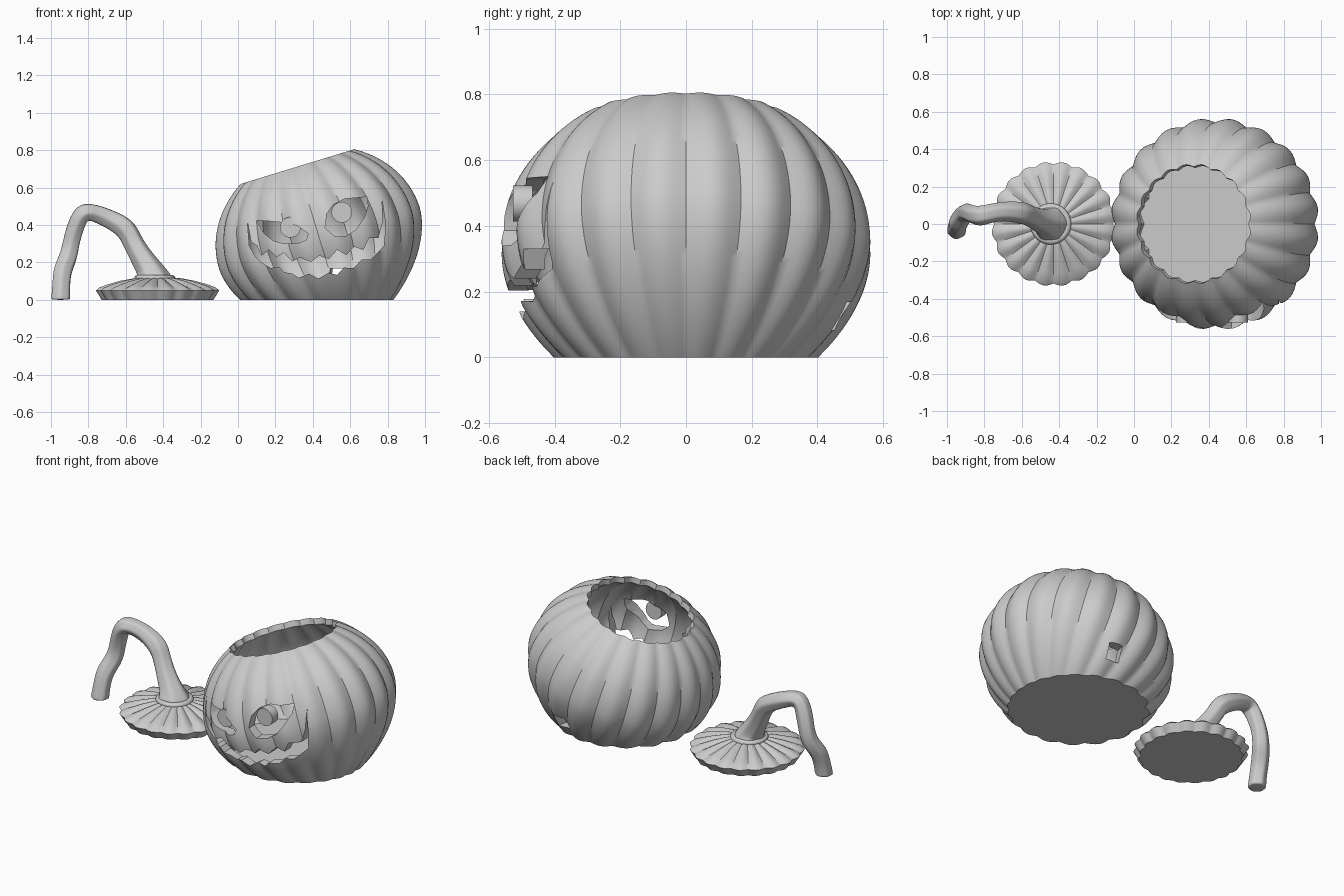
import bpy, bmesh, math
from mathutils import Vector, Matrix

if "Cube" in bpy.data.objects:
    bpy.data.objects.remove(bpy.data.objects["Cube"])

grey = bpy.data.materials.new("plain grey")
grey.use_nodes = True
grey.diffuse_color = (0.6, 0.6, 0.6, 1)
grey.node_tree.nodes["Principled BSDF"].inputs["Base Color"].default_value = (0.6, 0.6, 0.6, 1)

RIBS = 20
SEGS = RIBS * 8
CENTRE = Vector((0.435, 0, 0.33))
TILT = Matrix.Translation(CENTRE) @ Matrix.Rotation(math.radians(-17), 4, 'Y')


def finish(bm, name):
    bmesh.ops.recalc_face_normals(bm, faces=bm.faces[:])
    mesh = bpy.data.meshes.new(name)
    bm.to_mesh(mesh)
    bm.free()
    mesh.materials.append(grey)
    ob = bpy.data.objects.new(name, mesh)
    bpy.context.collection.objects.link(ob)
    return ob


def activate(ob):
    bpy.ops.object.select_all(action='DESELECT')
    ob.select_set(True)
    bpy.context.view_layer.objects.active = ob


def smooth(ob, angle=35):
    activate(ob)
    bpy.ops.object.shade_smooth_by_angle(angle=math.radians(angle))


def loft(bm, rings):
    """Skin a list of point rings; return the vertex rings and the faces."""
    rows = [[bm.verts.new(p) for p in ring] for ring in rings]
    faces = []
    for a, b in zip(rows, rows[1:]):
        n = len(a)
        for i in range(n):
            j = (i + 1) % n
            faces.append(bm.faces.new((a[i], a[j], b[j], b[i])))
    return rows, faces


def rib(t):
    """0 in a groove, 1 on a crest."""
    return abs(math.sin(t * RIBS / 2)) ** 1.2


def ribbed_ring(r, z, depth=0.045, sag=0):
    ring = []
    for i in range(SEGS):
        t = math.tau * i / SEGS
        low = 1 - rib(t)
        q = r * (1 - depth * low)
        ring.append(Vector((q * math.cos(t), q * math.sin(t), z - sag * low)))
    return ring


def radius(h):
    if h > 0:
        return 0.567 * math.sqrt(1 - (h / 0.485) ** 2)
    return 0.567 * (1 - (-h / 0.56) ** 1.8) ** 0.7


def shell(bm, top, thickness, floor, steps=44):
    """Ribbed tilted wall, cut flat and closed at the floor height."""
    rings = []
    for k in range(steps + 1):
        h = -0.53 + (top + 0.53) * k / steps
        r = max(radius(h) - thickness, 0.01)
        rings.append([TILT @ p for p in ribbed_ring(r, h)])
    rows, faces = loft(bm, rings)
    geom = set(faces)
    for f in faces:
        geom.update(f.verts)
        geom.update(f.edges)
    cut = bmesh.ops.bisect_plane(bm, geom=list(geom), plane_co=(0, 0, floor),
                                 plane_no=(0, 0, -1), clear_outer=True)
    edges = [e for e in cut["geom_cut"] if isinstance(e, bmesh.types.BMEdge)]
    bmesh.ops.edgeloop_fill(bm, edges=edges)
    return rows[-1]


# Hollow pumpkin body with a sloping rim
bm = bmesh.new()
outer = shell(bm, 0.40, 0, 0)
inner = shell(bm, 0.365, 0.06, 0.05)
for i in range(SEGS):
    j = (i + 1) % SEGS
    bm.faces.new((outer[i], outer[j], inner[j], inner[i]))
body = finish(bm, "pumpkin_body")

# Carved openings: eyes and jagged mouth, as (x, z) outlines
left_eye = [(.10, .425), (.17, .42), (.25, .412), (.32, .395), (.375, .355),
            (.365, .32), (.32, .302), (.25, .30), (.19, .315), (.14, .355)]
right_eye = [(.465, .385), (.475, .46), (.51, .51), (.57, .54), (.69, .55),
             (.695, .50), (.675, .44), (.63, .375), (.58, .342), (.52, .338)]
upper_lip = [(.05, .42), (.07, .31), (.10, .29), (.125, .235), (.165, .268),
             (.205, .228), (.245, .252), (.29, .205), (.33, .226), (.39, .203),
             (.435, .236), (.485, .218), (.53, .268), (.58, .24), (.62, .284),
             (.67, .267), (.70, .33), (.75, .33), (.775, .42), (.77, .535)]
lower_lip = [(.79, .40), (.78, .29), (.755, .26), (.71, .215), (.66, .215),
             (.62, .17), (.565, .172), (.53, .133), (.485, .145), (.43, .113),
             (.38, .14), (.325, .118), (.29, .14), (.245, .148), (.22, .177),
             (.175, .17), (.125, .20), (.09, .235), (.06, .29)]
bm = bmesh.new()
for outline in (left_eye, right_eye, upper_lip + lower_lip):
    rows, _ = loft(bm, [[(x, y, z) for x, z in outline] for y in (-0.8, -0.22)])
    for row in rows:
        bm.faces.new(row)
# Small square hole low on the back
turn = math.radians(77)
place = (Matrix.Translation((CENTRE.x + 0.48 * math.cos(turn), 0.48 * math.sin(turn), 0.125))
         @ Matrix.Rotation(turn, 4, 'Z') @ Matrix.Diagonal((0.24, 0.085, 0.085, 1)))
bmesh.ops.create_cube(bm, size=1, matrix=place)
cutter = finish(bm, "carving_cutter")
cutter.hide_render = True

carve = body.modifiers.new("carve", 'BOOLEAN')
carve.operation = 'DIFFERENCE'
carve.solver = 'EXACT'
carve.object = cutter
activate(body)
bpy.ops.object.modifier_apply(modifier="carve")
bpy.data.objects.remove(cutter)
smooth(body)

# Round pupils hanging from the eye edges
for side, x, z in (("right", .28, .388), ("left", .555, .468)):
    bm = bmesh.new()
    place = Matrix.Translation((x, -0.497, z)) @ Matrix.Rotation(math.pi / 2, 4, 'X')
    bmesh.ops.create_cone(bm, cap_ends=True, segments=32, radius1=.055, radius2=.055,
                          depth=0.06, matrix=place)
    smooth(finish(bm, side + "_pupil"))

# Lid: bevelled edge, shallow ribbed dome
bm = bmesh.new()
profile = [(.302, 0, 0), (.333, .05, 0), (.315, .066, .006), (.27, .083, .012),
           (.2, .102, .012), (.13, .115, .008), (.06, .12, 0)]
rows, _ = loft(bm, [ribbed_ring(r, z, 0.045, sag) for r, z, sag in profile])
bm.faces.new(rows[0])
bm.faces.new(rows[-1])
lid = finish(bm, "lid")
lid.location.x = -0.43
smooth(lid)

# Collar round the foot of the stem
bm = bmesh.new()
rings = []
for k in range(32):
    t = math.tau * k / 32
    out = Vector((math.cos(t), math.sin(t), 0))
    rings.append([out * (.09 + .02 * math.cos(a)) + Vector((0, 0, .117 + .016 * math.sin(a)))
                  for a in (math.tau * m / 10 for m in range(10))])
loft(bm, rings + [rings[0]])
bmesh.ops.remove_doubles(bm, verts=bm.verts[:], dist=1e-5)
collar = finish(bm, "stem_collar")
collar.location.x = -0.445
smooth(collar, 60)

# Crooked fluted stem: x, y, z, radius
path = [(-.445, 0, .105, .105), (-.45, .0, .135, .095), (-.478, .01, .17, .072),
        (-.53, .03, .25, .06), (-.57, .05, .325, .056), (-.60, .06, .385, .062),
        (-.68, .07, .43, .054), (-.76, .06, .463, .051), (-.825, .04, .475, .056),
        (-.86, .05, .42, .052), (-.89, .065, .32, .048), (-.905, .06, .23, .052),
        (-.94, .01, .16, .054), (-.945, -.015, .08, .051), (-.948, -.03, .006, .055),
        (-.948, -.03, .0, .054)]
points = [Vector(p[:3]) for p in path]
rings = []
side = Vector((0, 1, 0))
for k, p in enumerate(points):
    along = (points[min(k + 1, len(points) - 1)] - points[max(k - 1, 0)]).normalized()
    if k < 2 or k > len(points) - 3:
        along = Vector((0, 0, 1 if k < 2 else -1))
    side = (side - along * side.dot(along)).normalized()
    across = along.cross(side)
    ring = []
    for m in range(12):
        a = math.tau * m / 12 + k * 0.06
        q = path[k][3] * (1.06 if m % 2 else 0.9)
        ring.append(p + (side * math.cos(a) + across * math.sin(a)) * q)
    rings.append(ring)
bm = bmesh.new()
rows, _ = loft(bm, rings)
bm.faces.new(rows[0])
bm.faces.new(rows[-1])
stem = finish(bm, "stem")
soften = stem.modifiers.new("soften", 'SUBSURF')
soften.levels = soften.render_levels = 2
activate(stem)
bpy.ops.object.modifier_apply(modifier="soften")
smooth(stem, 50)
